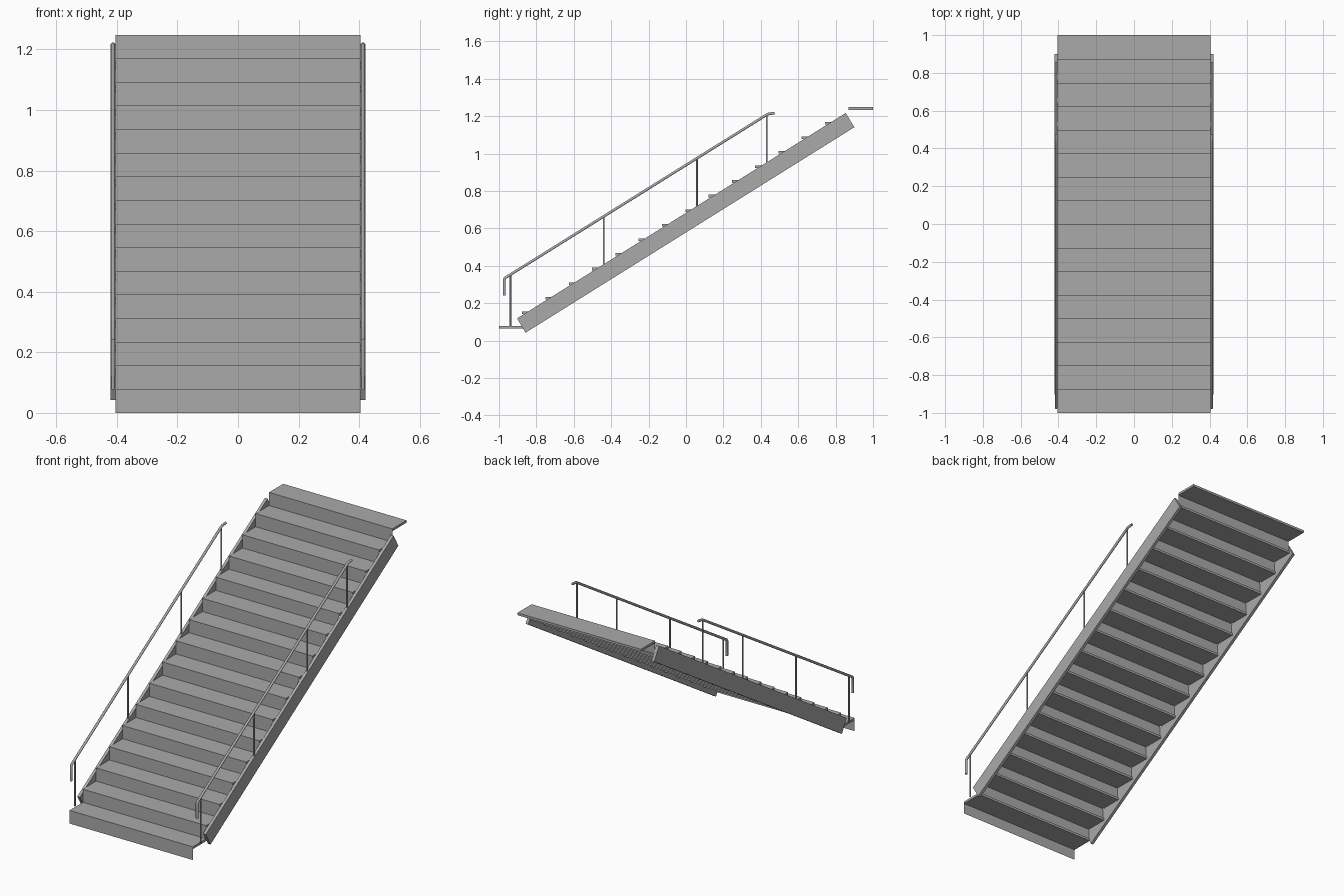
import bpy, bmesh, math
from mathutils import Vector

if "Cube" in bpy.data.objects:
    bpy.data.objects.remove(bpy.data.objects["Cube"])

N, RUN, RISE = 16, 0.1245, 0.078
DEPTH, THICK, HALF_W = 0.1325, 0.014, 0.404
RAIL_X, RAIL_R, POST_R, RAIL_H = 0.4125, 0.0075, 0.005, 0.271

grey = bpy.data.materials.new("grey metal")
grey.diffuse_color = (0.4, 0.4, 0.4, 1)
grey.use_nodes = True
grey.node_tree.nodes["Principled BSDF"].inputs["Base Color"].default_value = grey.diffuse_color


def finish(name, bm):
    me = bpy.data.meshes.new(name)
    bm.to_mesh(me)
    bm.free()
    me.materials.append(grey)
    ob = bpy.data.objects.new(name, me)
    bpy.context.collection.objects.link(ob)
    return ob


def extruded(name, profile, x0, x1):
    # side profile of (y, z) points, extruded along x
    bm = bmesh.new()
    f = bm.faces.new([bm.verts.new((x0, y, z)) for y, z in profile])
    r = bmesh.ops.extrude_face_region(bm, geom=[f])
    vs = [g for g in r["geom"] if isinstance(g, bmesh.types.BMVert)]
    bmesh.ops.translate(bm, verts=vs, vec=(x1 - x0, 0, 0))
    bmesh.ops.recalc_face_normals(bm, faces=bm.faces)
    return finish(name, bm)


def tube(name, x, path, radius, sides=8):
    # mitred tube along a (y, z) path
    bm = bmesh.new()
    pts = [Vector((x, y, z)) for y, z in path]
    rings = []
    for i, p in enumerate(pts):
        a = (p - pts[i - 1]).normalized() if i else None
        b = (pts[i + 1] - p).normalized() if i < len(pts) - 1 else None
        t = ((a or b) + (b or a)).normalized()
        n = Vector((0, -t.z, t.y))
        k = 1 / max(0.5, t.dot(a or b))
        ring = []
        for s in range(sides):
            w = 2 * math.pi * (s + 0.5) / sides
            ring.append(bm.verts.new(p + radius * (Vector((math.cos(w), 0, 0)) + n * k * math.sin(w))))
        rings.append(ring)
    for r0, r1 in zip(rings, rings[1:]):
        for s in range(sides):
            e = (s + 1) % sides
            bm.faces.new((r0[s], r0[e], r1[e], r1[s]))
    bm.faces.new(rings[0])
    bm.faces.new(rings[-1])
    bmesh.ops.recalc_face_normals(bm, faces=bm.faces)
    ob = finish(name, bm)
    for p in ob.data.polygons:
        p.use_smooth = len(p.vertices) == 4
    ob.data.set_sharp_from_angle(angle=math.radians(50))
    return ob


# treads and sheet risers
for i in range(N):
    y, top = -1 + RUN * i, RISE * (i + 1)
    extruded(f"tread_{i + 1}", [(y, top - THICK), (y + DEPTH, top - THICK),
                                (y + DEPTH, top), (y, top)], -HALF_W, HALF_W)
    bm = bmesh.new()
    bm.faces.new([bm.verts.new(c) for c in (
        (-HALF_W, y, top - RISE), (HALF_W, y, top - RISE), (HALF_W, y, top), (-HALF_W, y, top))])
    finish(f"riser_{i + 1}", bm)

for side, s in (("left", -1), ("right", 1)):
    # sloped stringer
    extruded(f"{side}_stringer", [(-0.903, 0.119), (-0.858, 0.042), (0.9, 1.141), (0.854, 1.217)],
             s * HALF_W, s * 0.421)

    # posts standing at the middle of chosen treads
    for n, i in enumerate((0, 4, 8, 11)):
        y, z = -1 + RUN * (i + 0.5), RISE * (i + 1)
        tube(f"{side}_post_{n + 1}", s * RAIL_X, [(y, z), (y, z + RAIL_H)], POST_R)

    # handrail with a turned down lower end and a level upper end
    tube(f"{side}_handrail", s * RAIL_X,
         [(-0.972, 0.24), (-0.972, 0.328), (-0.966, 0.336),
          (0.432, 1.208), (0.445, 1.213), (0.474, 1.216)], RAIL_R)
